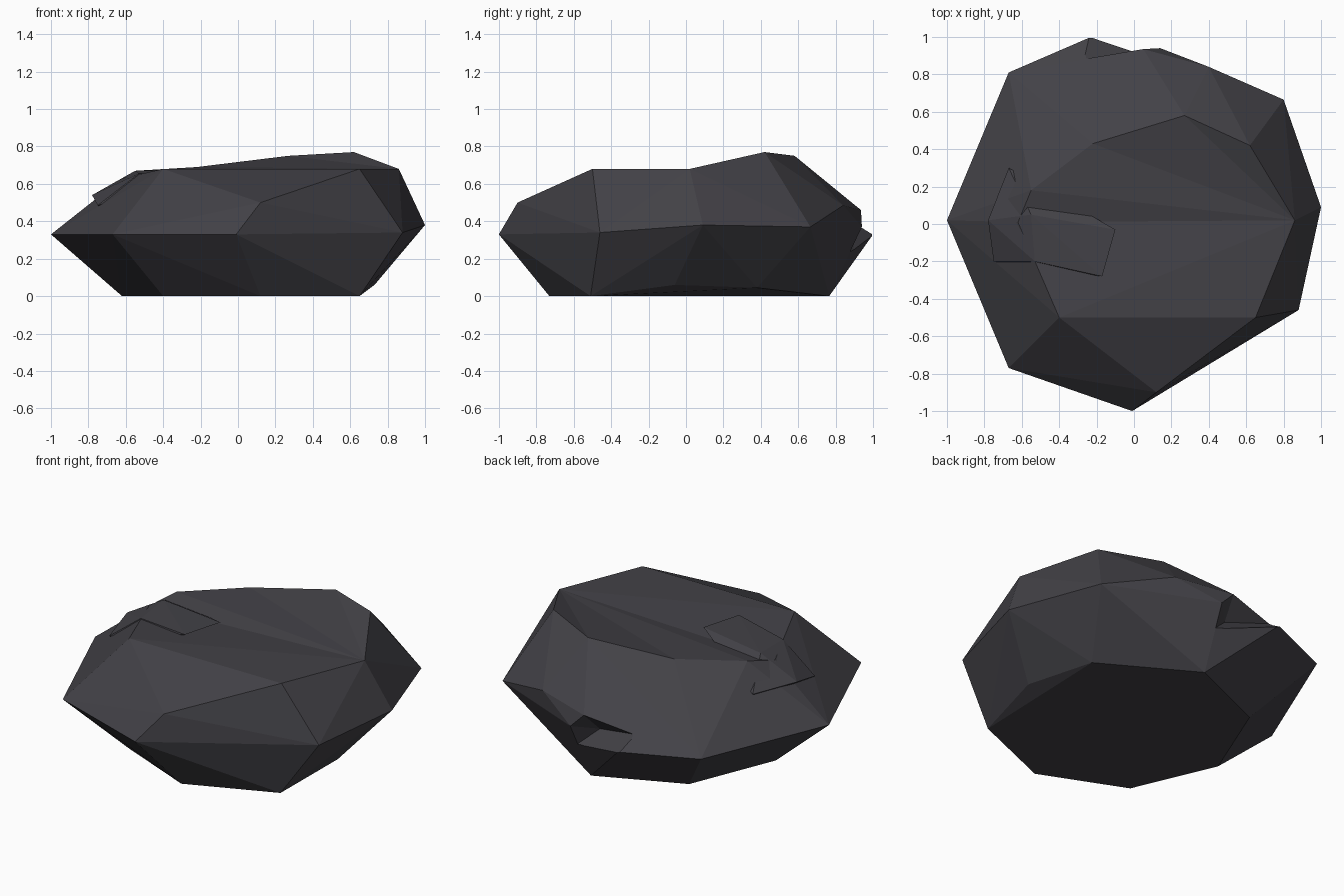
import bpy, bmesh
from mathutils import Vector

if "Cube" in bpy.data.objects:
    bpy.data.objects.remove(bpy.data.objects["Cube"])

stone = bpy.data.materials.new("dark slate")
stone.diffuse_color = (0.055, 0.053, 0.062, 1)
stone.use_nodes = True
stone.node_tree.nodes["Principled BSDF"].inputs["Base Color"].default_value = stone.diffuse_color


def hull(name, points, fan=()):
    """Flat-faced piece wrapped around corner points; the facets between the
    fan points are rebuilt as a fan around the first of them."""
    bm = bmesh.new()
    for p in points:
        bm.verts.new(p)
    bmesh.ops.convex_hull(bm, input=bm.verts[:])
    loose = [v for v in bm.verts if not v.link_faces]
    bmesh.ops.delete(bm, geom=loose, context='VERTS')
    if fan:
        ring = [min(bm.verts, key=lambda v: (v.co - Vector(p)).length) for p in fan]
        old = [f for f in bm.faces if all(v in ring for v in f.verts)]
        bmesh.ops.delete(bm, geom=old, context='FACES')
        for a, b in zip(ring[1:], ring[2:]):
            bm.faces.new((ring[0], a, b))
    bmesh.ops.recalc_face_normals(bm, faces=bm.faces[:])
    me = bpy.data.meshes.new(name)
    bm.to_mesh(me)
    bm.free()
    me.materials.append(stone)
    ob = bpy.data.objects.new(name, me)
    bpy.context.collection.objects.link(ob)
    return ob


# Boulder: base ring, widest ring, shoulder points and top rim
base = [(-.62, 0, 0), (-.4, -.51, 0), (.12, -.73, 0), (.65, -.51, 0),
        (.73, -.06, .06), (.63, .38, .045), (.12, .765, 0), (-.4, .54, 0)]
waist = [(-1, .02, .33), (-.67, -.77, .33), (-.01, -1, .33), (.88, -.46, .34),
         (1, .09, .38), (.8, .665, .37), (.14, .94, .37), (-.23, 1, .33),
         (-.67, .81, .33)]
shoulder = [(.12, -.9, .5), (.4, .84, .485), (.05, .935, .46)]
top = [(.86, .02, .68), (.62, .42, .77), (.27, .58, .75), (-.22, .43, .69),
       (-.55, .18, .67), (-.62, .01, .63), (-.4, -.5, .68), (.65, -.5, .68)]
boulder = hull("boulder", base + waist + shoulder + top, top)

# Chipped notch in the back, a pyramid pointing inwards
tip = Vector((.02, .82, .34))
rim = [(.14, .94, .37), (.13, .875, .24), (-.23, 1, .33),
       (-.28, .89, .41), (.05, .935, .46)]
cutter = hull("notch_cutter", [tip] + [tip + (Vector(p) - tip) * 1.3 for p in rim])
cutter.hide_render = True
cutter.hide_set(True)
cut = boulder.modifiers.new("notch", 'BOOLEAN')
cut.operation = 'DIFFERENCE'
cut.solver = 'EXACT'
cut.object = cutter

# Embedded stone chip breaking the surface at the upper left
hull("stone_chip", [(-.67, .3, .54), (-.1, -.03, .68), (-.17, -.28, .68),
                    (-.75, -.2, .485), (-.78, .02, .54), (-.55, .05, .67),
                    (-.53, -.2, .655), (-.6, .03, .4)])
